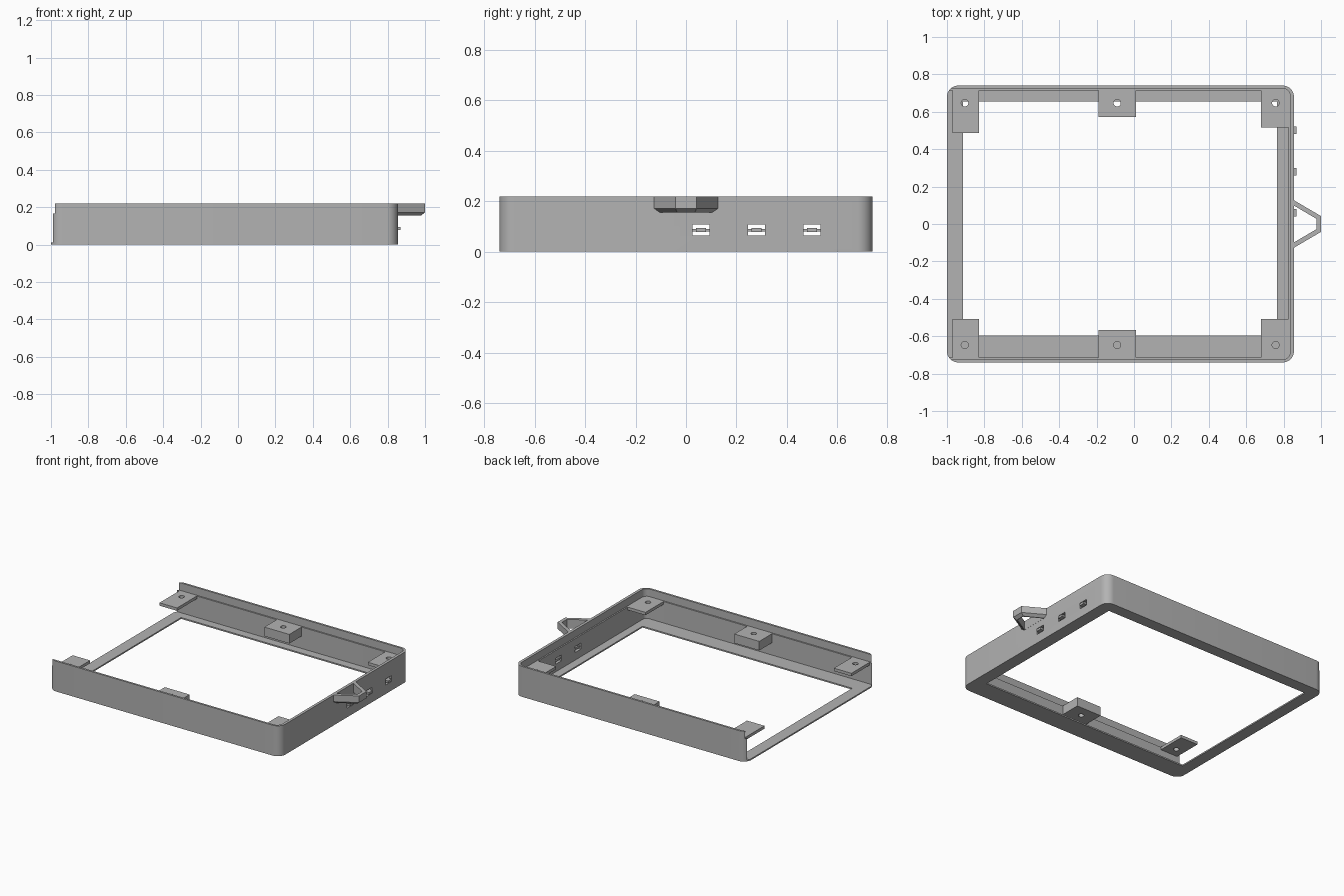
import bpy, bmesh, math

cube = bpy.data.objects.get("Cube")
if cube:
    bpy.data.objects.remove(cube, do_unlink=True)

grey = bpy.data.materials.new("plain grey")
grey.use_nodes = True
GREY = (0.45, 0.45, 0.45, 1)
grey.diffuse_color = GREY
grey.node_tree.nodes["Principled BSDF"].inputs["Base Color"].default_value = GREY


def prism(name, outline, z0, z1, top=None):
    """Extrude an outline from z0 to z1, with an optional different top outline."""
    bm = bmesh.new()
    low = [bm.verts.new((x, y, z0)) for x, y in outline]
    high = [bm.verts.new((x, y, z1)) for x, y in (top or outline)]
    bm.faces.new(low[::-1])
    bm.faces.new(high)
    n = len(low)
    for i in range(n):
        j = (i + 1) % n
        bm.faces.new((low[i], low[j], high[j], high[i]))
    bmesh.ops.recalc_face_normals(bm, faces=bm.faces)
    mesh = bpy.data.meshes.new(name)
    bm.to_mesh(mesh)
    bm.free()
    mesh.materials.append(grey)
    ob = bpy.data.objects.new(name, mesh)
    bpy.context.collection.objects.link(ob)
    return ob


def rect(x0, x1, y0, y1, r=0, steps=8):
    """Counter-clockwise rectangle with rounded corners."""
    if not r:
        return [(x0, y0), (x1, y0), (x1, y1), (x0, y1)]
    centres = [(x1 - r, y1 - r), (x0 + r, y1 - r), (x0 + r, y0 + r), (x1 - r, y0 + r)]
    return [(cx + r * math.cos(a), cy + r * math.sin(a))
            for q, (cx, cy) in enumerate(centres)
            for a in [math.pi / 2 * (q + s / steps) for s in range(steps + 1)]]


def circle(cx, cy, r, n=24):
    return [(cx + r * math.cos(2 * math.pi * i / n),
             cy + r * math.sin(2 * math.pi * i / n)) for i in range(n)]


def cut(target, cutter):
    cutter.hide_render = True
    cutter.hide_viewport = True
    mod = target.modifiers.new("cut", 'BOOLEAN')
    mod.operation = 'DIFFERENCE'
    mod.solver = 'EXACT'
    mod.object = cutter


def apply_cuts(ob):
    """Bake the modifiers and remove the helper cutters."""
    bpy.context.view_layer.update()
    deps = bpy.context.evaluated_depsgraph_get()
    mesh = bpy.data.meshes.new_from_object(ob.evaluated_get(deps))
    cutters = [m.object for m in ob.modifiers]
    ob.modifiers.clear()
    ob.data = mesh
    for c in cutters:
        bpy.data.objects.remove(c, do_unlink=True)


# Three-walled tray with a flat rim for a floor and a recessed lip on top
PORTS = (0.06, 0.28, 0.5)
tray = prism("tray_frame", rect(-1, 0.855, -0.74, 0.74, 0.06), 0, 0.22)
cut(tray, prism("cavity_cutter", rect(-1.5, 0.825, -0.715, 0.715, 0.03), 0.01, 0.5))
cut(tray, prism("lip_cutter", rect(-1.5, 0.835, -0.725, 0.725, 0.04), 0.165, 0.5))
cut(tray, prism("open_end_cutter", rect(-1.5, -0.99, -1, 1), 0.01, 0.5))
cut(tray, prism("floor_cutter", rect(-0.915, 0.765, -0.595, 0.655), -0.5, 0.1))
for y in PORTS:
    cut(tray, prism("port_cutter", rect(0.7, 1, y - 0.034, y + 0.034), 0.065, 0.108))
apply_cuts(tray)
bpy.context.view_layer.objects.active = tray
tray.select_set(True)
bpy.ops.object.shade_smooth_by_angle(angle=math.radians(30))
tray.select_set(False)

# Screw tabs along the front and back walls: name, x range, inner y, z bottom, hole x
TABS = [
    ("left_back_tab", 0.68, 0.828, 0.515, 0.145, 0.757),
    ("middle_back_tab", -0.19, 0.01, 0.573, 0.1, -0.09),
    ("right_back_tab", -0.97, -0.83, 0.487, 0.145, -0.905),
    ("left_front_tab", 0.68, 0.828, -0.508, 0.145, 0.757),
    ("middle_front_tab", -0.19, 0.01, -0.567, 0.1, -0.09),
    ("right_front_tab", -0.97, -0.83, -0.508, 0.145, -0.905),
]
for name, x0, x1, inner, z0, hx in TABS:
    side = math.copysign(1, inner)
    y0, y1 = sorted((inner, side * 0.722))
    tab = prism(name, rect(x0, x1, y0, y1), z0, 0.166)
    cut(tab, prism("screw_cutter", circle(hx, side * 0.647, 0.019), -0.5, 0.5))
    apply_cuts(tab)

# Side ports: a small tongue standing in each opening on a bottom bridge
for i, y in enumerate(PORTS):
    prism(f"port_tongue_{i + 1}", rect(0.83, 0.868, y - 0.02, y + 0.02), 0.078, 0.094)
    prism(f"port_bridge_{i + 1}", rect(0.83, 0.845, y - 0.034, y + 0.034), 0.08, 0.09)


# Cable loop on the side wall: an angular ring with a bevelled lower edge
def loop_outline(tip, half_tip, half_base, base=0.85):
    return [(base, -half_base), (tip, -half_tip), (tip, half_tip), (base, half_base)]


outer = loop_outline(1.0, 0.042, 0.13)
loop = prism("cable_loop", outer, 0.172, 0.22)
bevel = prism("cable_loop_bevel", loop_outline(0.978, 0.035, 0.105), 0.155, 0.172, top=outer)
for part in (loop, bevel):
    cut(part, prism("loop_cutter", loop_outline(0.975, 0.028, 0.098, 0.856), 0, 0.5))
    apply_cuts(part)
